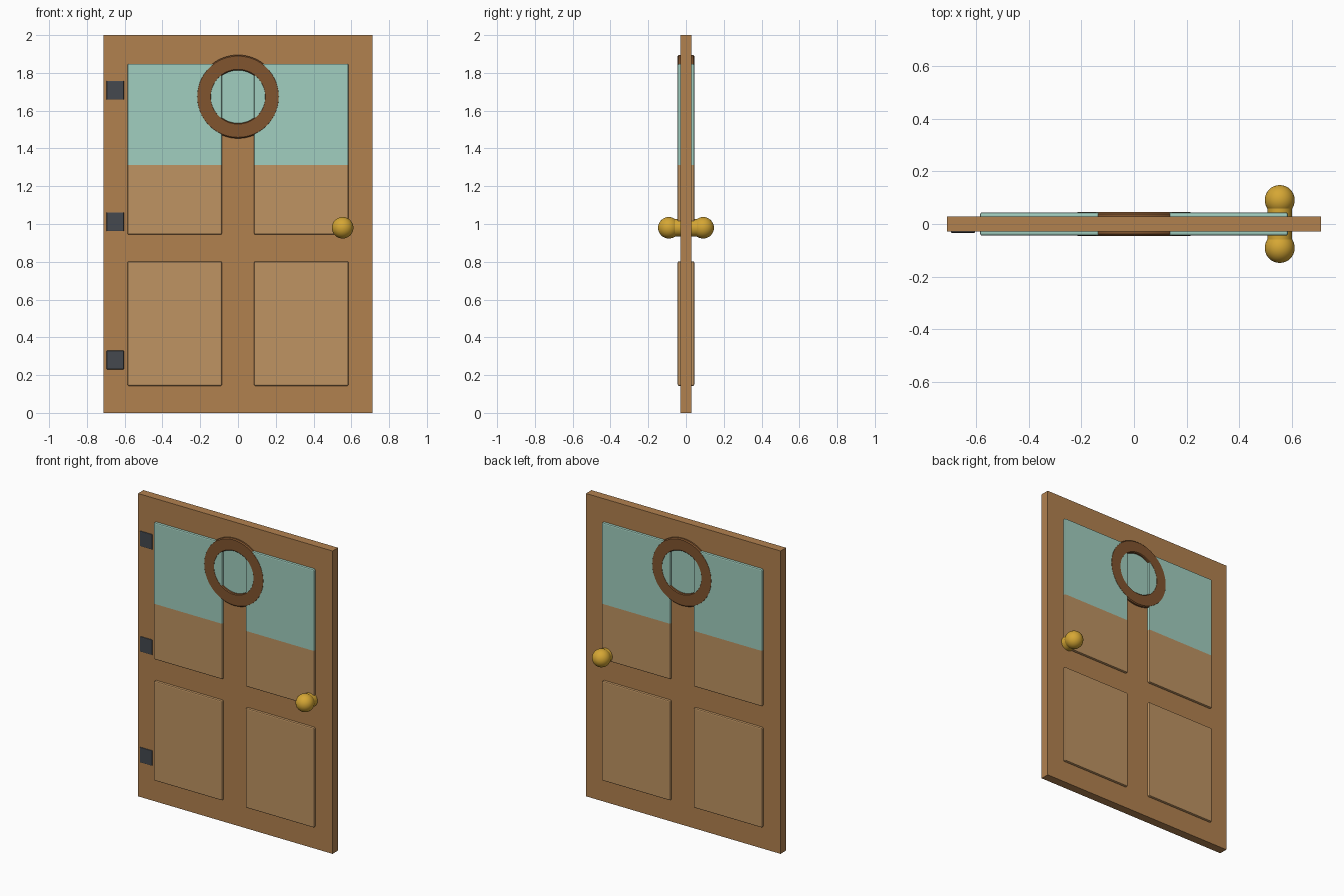
import bpy, bmesh, math
from mathutils import Matrix, Vector

if "Cube" in bpy.data.objects:
    bpy.data.objects.remove(bpy.data.objects["Cube"])


def material(name, rgb):
    m = bpy.data.materials.new(name)
    m.diffuse_color = (*[(c / 255) ** 2.2 for c in rgb], 1)
    m.use_nodes = True
    m.node_tree.nodes["Principled BSDF"].inputs["Base Color"].default_value = m.diffuse_color
    return m


WOOD = material("wood", (176, 128, 80))
PANEL = material("panel_wood", (189, 146, 98))
GLASS = material("glass", (160, 205, 190))
TRIM = material("dark_wood", (128, 85, 50))
IRON = material("iron", (70, 74, 80))
BRASS = material("brass", (212, 165, 55))


def finish(name, bm, *mats, smooth=False):
    bmesh.ops.recalc_face_normals(bm, faces=bm.faces)
    me = bpy.data.meshes.new(name)
    bm.to_mesh(me)
    bm.free()
    ob = bpy.data.objects.new(name, me)
    bpy.context.collection.objects.link(ob)
    for m in mats:
        me.materials.append(m)
    if smooth:
        bpy.ops.object.select_all(action='DESELECT')
        ob.select_set(True)
        bpy.context.view_layer.objects.active = ob
        bpy.ops.object.shade_smooth_by_angle(angle=math.radians(35))
    return ob


def box(name, x, y, z, mat, bevel=0.0, glass_from=None):
    """Box from (min, max) ranges; faces above glass_from become glass."""
    bm = bmesh.new()
    size = [b - a for a, b in (x, y, z)]
    mid = [(a + b) / 2 for a, b in (x, y, z)]
    bmesh.ops.create_cube(bm, size=1, matrix=Matrix.Translation(mid) @ Matrix.Diagonal((*size, 1)))
    if bevel:
        bmesh.ops.bevel(bm, geom=bm.edges[:], offset=bevel, segments=2, profile=0.5, affect='EDGES')
    if glass_from is None:
        return finish(name, bm, mat)
    bmesh.ops.bisect_plane(bm, geom=bm.verts[:] + bm.edges[:] + bm.faces[:],
                           plane_co=(0, 0, glass_from), plane_no=(0, 0, 1))
    for f in bm.faces:
        f.material_index = int(f.calc_center_median().z > glass_from)
    return finish(name, bm, mat, GLASS)


def lathe(name, profile, center, mat, steps=64, closed=False):
    """Revolve (radius, y) points around a line parallel to y."""
    bm = bmesh.new()
    vs = [bm.verts.new((r, y, 0)) for r, y in profile]
    es = [bm.edges.new(p) for p in zip(vs, vs[1:])]
    if closed:
        es.append(bm.edges.new((vs[-1], vs[0])))
    bmesh.ops.spin(bm, geom=vs + es, cent=(0, 0, 0), axis=(0, 1, 0),
                   angle=math.tau, steps=steps, use_duplicate=False)
    bmesh.ops.remove_doubles(bm, verts=bm.verts, dist=1e-5)
    bmesh.ops.translate(bm, verts=bm.verts, vec=Vector(center))
    return finish(name, bm, mat, smooth=True)


# Door slab
box("door_slab", (-0.711, 0.711), (-0.0285, 0.0285), (0, 2), WOOD)

# Raised panels: plain below, glazed above
for side, x in (("left", (-0.585, -0.085)), ("right", (0.085, 0.585))):
    box(f"lower_panel_{side}", x, (-0.044, 0.044), (0.143, 0.802), PANEL, 0.007)
    box(f"upper_panel_{side}", x, (-0.044, 0.044), (0.944, 1.848), PANEL, 0.007, 1.312)

# Round window: bevelled ring with a pane inside
d = 0.0448
lathe("window_ring", [(0.145, -d), (0.215, -d), (0.221, -d + 0.006), (0.221, d - 0.006),
                      (0.215, d), (0.145, d), (0.14, d - 0.005), (0.14, -d + 0.005)],
      (0, 0, 1.674), TRIM, closed=True)
lathe("window_pane", [(0, -0.0295), (0.15, -0.0295), (0.15, 0.0295), (0, 0.0295)],
      (0, 0, 1.674), GLASS)

# Hinge plates
for i, z in enumerate((0.28, 1.012, 1.708)):
    box(f"hinge_{i + 1}", (-0.696, -0.604), (-0.034, -0.02), (z - 0.05, z + 0.05), IRON, 0.004)

# Knobs and collars on both faces
for side, s in (("front", -1), ("back", 1)):
    at = (0.554, 0, 0.98)
    lathe(f"collar_{side}", [(0, s * 0.02), (0.047, s * 0.02), (0.047, s * 0.06), (0, s * 0.06)],
          at, BRASS, 32)
    arc = [(0.057 * math.sin(math.pi * k / 16), s * 0.091 - 0.057 * math.cos(math.pi * k / 16))
           for k in range(17)]
    lathe(f"knob_{side}", arc, at, BRASS, 32)
